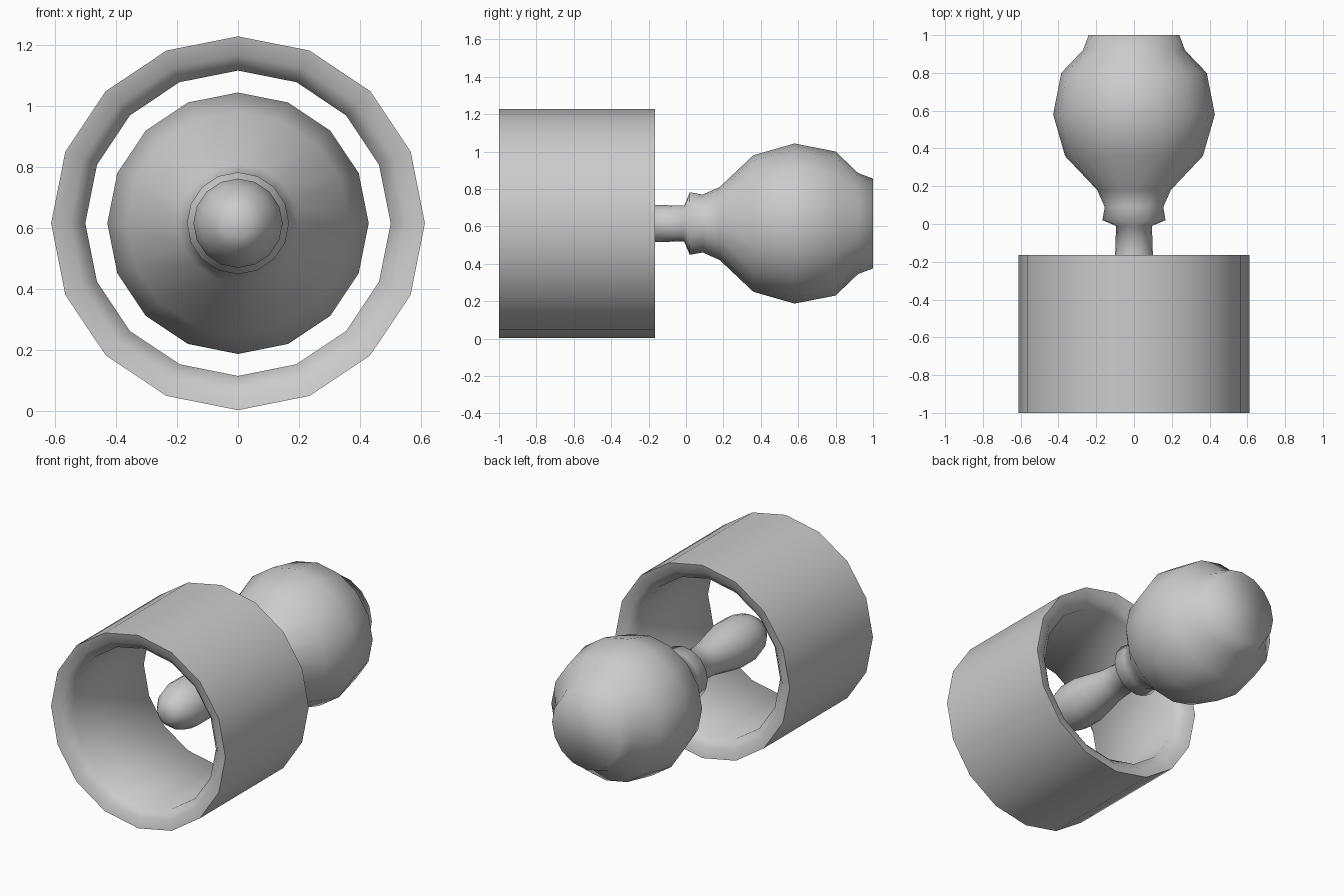
import bpy, bmesh, math

if "Cube" in bpy.data.objects:
    bpy.data.objects.remove(bpy.data.objects["Cube"])

AXIS_Z = 0.615
SIDES = 16


def lathe(name, profile, closed, smooth_angle):
    """Revolve (y, radius) points round the horizontal y axis."""
    bm = bmesh.new()
    rings = []
    for y, r in profile:
        ring = []
        for i in range(SIDES):
            a = 2 * math.pi * i / SIDES
            ring.append(bm.verts.new((r * math.sin(a), y, AXIS_Z + r * math.cos(a))))
        rings.append(ring)
    pairs = list(zip(rings, rings[1:]))
    if closed:
        pairs.append((rings[-1], rings[0]))
    else:
        bm.faces.new(rings[0])
        bm.faces.new(rings[-1])
    for a, b in pairs:
        for i in range(SIDES):
            j = (i + 1) % SIDES
            bm.faces.new((a[i], a[j], b[j], b[i]))
    bmesh.ops.recalc_face_normals(bm, faces=bm.faces)
    mesh = bpy.data.meshes.new(name)
    bm.to_mesh(mesh)
    bm.free()
    obj = bpy.data.objects.new(name, mesh)
    bpy.context.collection.objects.link(obj)
    bpy.ops.object.select_all(action='DESELECT')
    obj.select_set(True)
    bpy.context.view_layer.objects.active = obj
    bpy.ops.object.shade_smooth_by_angle(angle=math.radians(smooth_angle))
    return obj


# Open sleeve with funnel-shaped lips at both ends
front, back = -1.0, -0.165
lip = [(0.0, 0.612), (0.015, 0.55), (0.065, 0.50)]
sleeve = [(front + d, r) for d, r in lip] + [(back - d, r) for d, r in reversed(lip)]
lathe("sleeve_ring", sleeve, True, 50)

# Rod with rounded head inside the sleeve, collar and large ball knob
knob = [(-0.72, 0.045), (-0.69, 0.085), (-0.63, 0.125), (-0.55, 0.146),
        (-0.43, 0.146), (-0.32, 0.125), (-0.22, 0.105), (-0.165, 0.10),
        (-0.01, 0.095), (0.02, 0.167), (0.09, 0.155), (0.18, 0.195),
        (0.36, 0.365), (0.58, 0.428), (0.80, 0.385), (0.92, 0.27), (1.0, 0.24)]
lathe("ball_knob_and_rod", knob, False, 80)
